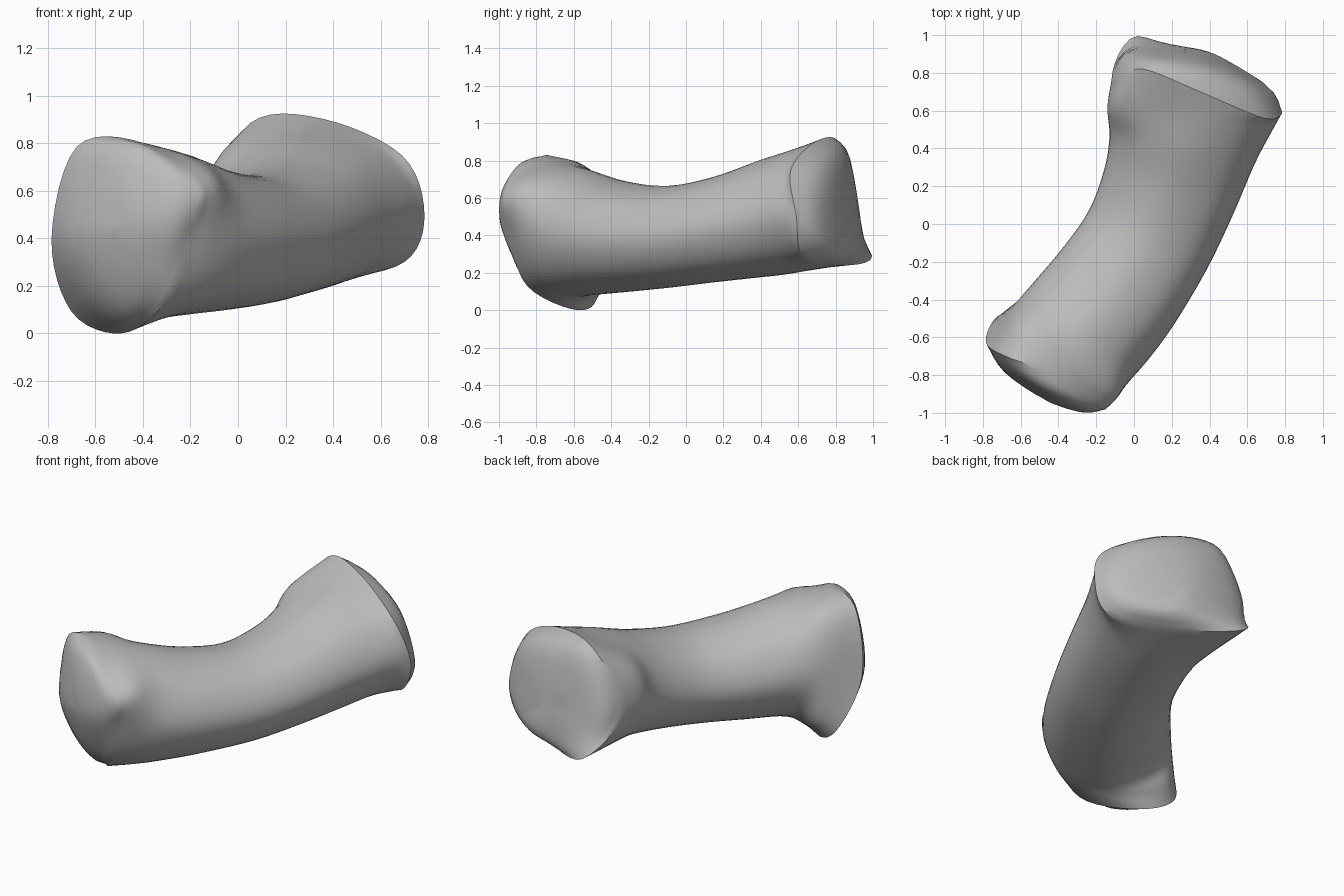
import bpy, bmesh, math
from mathutils import Vector as V

if "Cube" in bpy.data.objects:
    bpy.data.objects.remove(bpy.data.objects["Cube"])

SUB_AROUND, SUB_ALONG, SUB_CAP = 6, 5, 4


def spline(a, b, c, d, t):
    """Point between b and c on a smooth curve."""
    return 0.5 * (2 * b + (c - a) * t + (2 * a - 5 * b + 4 * c - d) * t * t
                  + (3 * b - a - 3 * c + d) * t ** 3)


def oval(left, right, low, high):
    """Eight points of an upright oval section, from the outer side over the top."""
    l, r = V((*left, 0)), V((*right, 0))
    mid, half = (l + r) / 2, (r - l) / 2
    pts = []
    for k in range(8):
        a = math.tau * k / 8
        p = mid + half * math.cos(a)
        p.z = (low + high) / 2 + (high - low) / 2 * math.sin(a)
        pts.append(p)
    return pts


def round_loop(keys):
    n = len(keys)
    return [spline(keys[i - 1], keys[i], keys[(i + 1) % n], keys[(i + 2) % n], s / SUB_AROUND)
            for i in range(n) for s in range(SUB_AROUND)]


def points(*rows):
    return [V(r) for r in rows]


# Uneven rims at the two flared ends, and the full section behind the front one
front_rim = points(
    (-.20, -.95, .42), (-.16, -.97, .63), (-.41, -.80, .805), (-.68, -.70, .785),
    (-.785, -.62, .40), (-.70, -.48, .09), (-.49, -.58, .00), (-.31, -.85, .13))
front_neck = points(
    (-.09, -.89, .43), (-.10, -.88, .66), (-.33, -.69, .785), (-.58, -.53, .75),
    (-.67, -.47, .42), (-.60, -.43, .14), (-.38, -.57, .055), (-.16, -.78, .15))
back_rim = points(
    (.785, .59, .50), (.69, .56, .75), (.35, .70, .905), (.05, .82, .885),
    (-.115, .785, .55), (.02, .995, .29), (.40, .80, .24), (.70, .62, .30))

# Inner rings and middles of the domed caps
front_inner = points(
    (-.28, -.99, .45), (-.28, -.985, .62), (-.43, -.90, .76), (-.60, -.82, .71),
    (-.69, -.78, .42), (-.62, -.75, .20), (-.46, -.80, .115), (-.38, -.90, .25))
front_apex = V((-.47, -.93, .45))
back_inner = points(
    (.70, .73, .48), (.60, .75, .72), (.35, .83, .83), (.12, .88, .80),
    (-.02, .91, .55), (.13, .955, .36), (.40, .905, .31), (.62, .79, .34))
back_apex = V((.34, .905, .52))

# Sections along the bent body: left point, right point, bottom, top
keys = [front_rim,
        front_neck,
        oval((-.55, -.33), (.04, -.76), .075, .755),
        oval((-.38, -.13), (.20, -.55), .095, .69),
        oval((-.24, .07), (.38, -.25), .12, .665),
        oval((-.16, .28), (.52, .04), .15, .715),
        oval((-.13, .46), (.64, .32), .175, .80),
        oval((-.14, .62), (.735, .50), .195, .855),
        back_rim]
keys[7][3] = V((-.05, .62, .77))      # bulge beside the back end
loops = [round_loop(k) for k in keys]

# Loft the body, running straight out at both ends
before = [2 * a - b for a, b in zip(loops[0], loops[1])]
after = [2 * a - b for a, b in zip(loops[-1], loops[-2])]
ext = [before] + loops + [after]
rings = []
for i in range(1, len(ext) - 2):
    for s in range(SUB_ALONG):
        rings.append([spline(*p, s / SUB_ALONG) for p in zip(*ext[i - 1:i + 3])])
rings.append(loops[-1])


def dome(rim, inner, apex):
    """Rings of a domed cap, from the rim towards its middle."""
    inner = round_loop(inner)
    n = len(rim)
    out = [[spline(r, r, q, apex, s / SUB_CAP) for r, q in zip(rim, inner)]
           for s in range(1, SUB_CAP)]
    out += [[spline(rim[j], inner[j], apex, inner[(j + n // 2) % n], s / SUB_CAP)
             for j in range(n)] for s in range(SUB_CAP)]
    return out


rings = (dome(loops[0], front_inner, front_apex)[::-1] + rings
         + dome(loops[-1], back_inner, back_apex))

bm = bmesh.new()
verts = [[bm.verts.new(p) for p in ring] for ring in rings]
n = len(verts[0])
for a, b in zip(verts, verts[1:]):
    for j in range(n):
        k = (j + 1) % n
        bm.faces.new((a[j], a[k], b[k], b[j]))
for ring, apex in ((verts[0], front_apex), (verts[-1], back_apex)):
    tip = bm.verts.new(apex)
    for j in range(n):
        bm.faces.new((ring[j], ring[(j + 1) % n], tip))
bmesh.ops.recalc_face_normals(bm, faces=bm.faces)

mesh = bpy.data.meshes.new("bent_body")
bm.to_mesh(mesh)
bm.free()
body = bpy.data.objects.new("bent_body", mesh)
bpy.context.collection.objects.link(body)

grey = bpy.data.materials.new("plain grey")
grey.diffuse_color = (.5, .5, .5, 1)
grey.use_nodes = True
grey.node_tree.nodes["Principled BSDF"].inputs["Base Color"].default_value = grey.diffuse_color
mesh.materials.append(grey)

# Smooth skin with creases at the rims
bpy.context.view_layer.objects.active = body
body.select_set(True)
bpy.ops.object.shade_smooth_by_angle(angle=math.radians(35))
